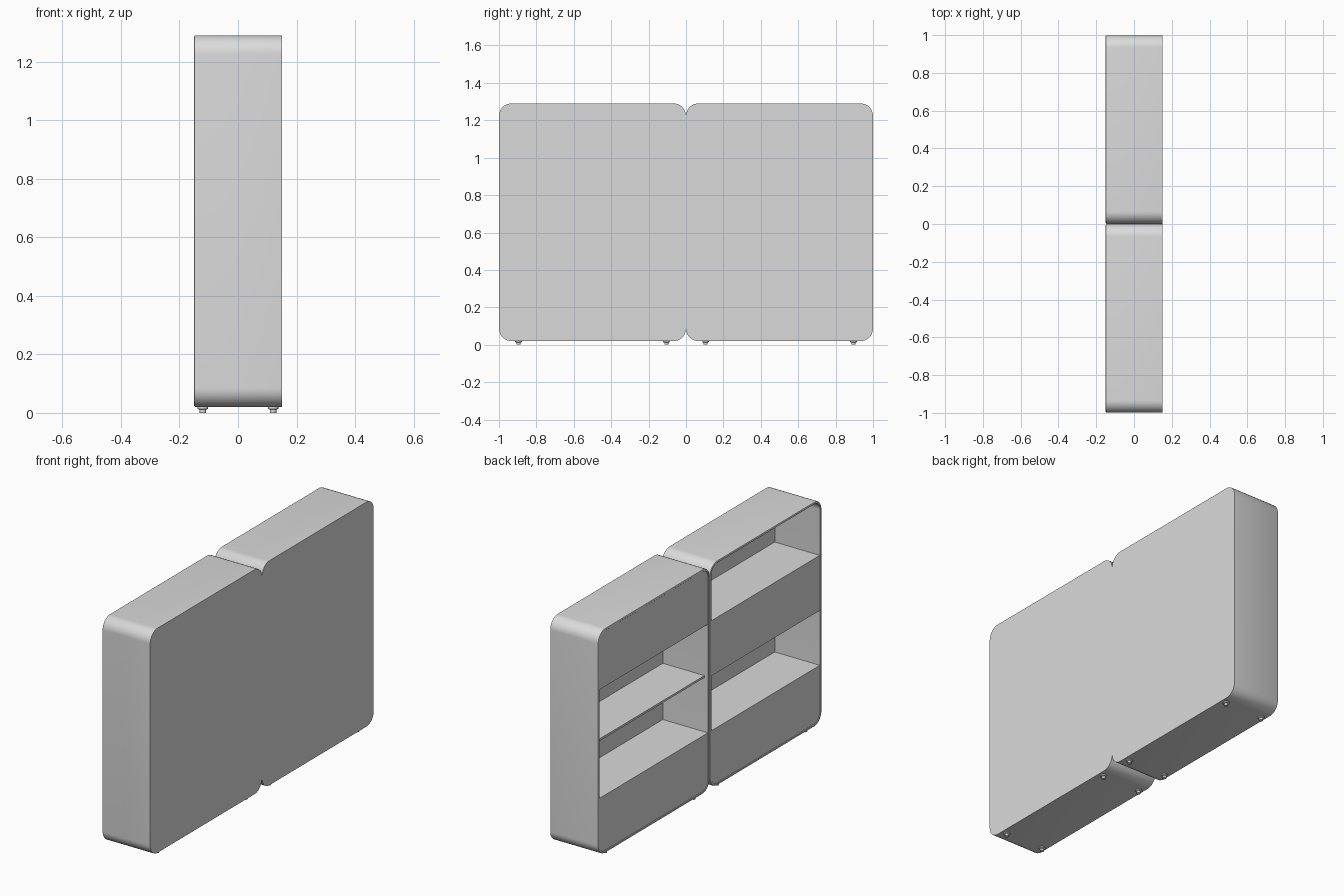
import bpy, bmesh, math

if "Cube" in bpy.data.objects:
    bpy.data.objects.remove(bpy.data.objects["Cube"])

grey = bpy.data.materials.new("light grey")
grey.diffuse_color = (0.7, 0.7, 0.7, 1)
grey.use_nodes = True
grey.node_tree.nodes["Principled BSDF"].inputs["Base Color"].default_value = grey.diffuse_color

Z0, Z1, X = 0.02, 1.29, 0.15      # case bottom, top, half depth
T, R, SEG = 0.013, 0.065, 12      # board thickness, corner radius, arc steps
LEVELS = [Z0 + T, 0.34, 0.658, 0.962, Z1 - T]


def outline(y0, y1, z0, z1, rb, rt):
    """Rounded rectangle in y/z with separate bottom and top radii."""
    pts = []
    for cy, cz, r, a0 in ((y1, z0, rb, -90), (y1, z1, rt, 0),
                          (y0, z1, rt, 90), (y0, z0, rb, 180)):
        sy = -1 if cy == y1 else 1
        sz = -1 if cz == z1 else 1
        for i in range(SEG + 1 if r else 1):
            a = math.radians(a0 + 90 * i / SEG)
            pts.append((cy + sy * r + r * math.cos(a), cz + sz * r + r * math.sin(a))
                       if r else (cy, cz))
    return pts


def finish(name, bm, smooth=True):
    bmesh.ops.recalc_face_normals(bm, faces=bm.faces)
    me = bpy.data.meshes.new(name)
    bm.to_mesh(me)
    bm.free()
    me.materials.append(grey)
    ob = bpy.data.objects.new(name, me)
    bpy.context.collection.objects.link(ob)
    if smooth:
        bpy.ops.object.select_all(action='DESELECT')
        ob.select_set(True)
        bpy.context.view_layer.objects.active = ob
        bpy.ops.object.shade_smooth_by_angle(angle=math.radians(35))
    return ob


def plate(name, x0, x1, pts):
    """Outline extruded along x."""
    bm = bmesh.new()
    a = [bm.verts.new((x0, y, z)) for y, z in pts]
    b = [bm.verts.new((x1, y, z)) for y, z in pts]
    bm.faces.new(a)
    bm.faces.new(b)
    for i in range(len(a)):
        j = (i + 1) % len(a)
        bm.faces.new((a[i], a[j], b[j], b[i]))
    return finish(name, bm)


def shell(name, y0, y1):
    """Open case with a rounded front rim and a closed back."""
    e = 0.005
    rings = []
    for x, inset in ((X, 0), (-X + e, 0), (-X + 0.3 * e, 0.3 * e), (-X, e),
                     (-X, T - 0.002), (-X + 0.002, T), (X - 0.015, T)):
        rings.append((x, outline(y0 + inset, y1 - inset, Z0 + inset, Z1 - inset,
                                 R - inset, R - inset)))
    bm = bmesh.new()
    loops = [[bm.verts.new((x, y, z)) for y, z in pts] for x, pts in rings]
    for p, q in zip(loops, loops[1:]):
        for i in range(len(p)):
            j = (i + 1) % len(p)
            bm.faces.new((p[i], p[j], q[j], q[i]))
    bm.faces.new(loops[0])
    bm.faces.new(loops[-1])
    return finish(name, bm)


def foot(name, x, y):
    """Turned foot: wide flange and narrow stem."""
    bm = bmesh.new()
    n, prof = 20, ((0.018, 0.021), (0.018, 0.014), (0.011, 0.011), (0.011, 0.0))
    loops = [[bm.verts.new((x + r * math.cos(2 * math.pi * i / n),
                            y + r * math.sin(2 * math.pi * i / n), z))
              for i in range(n)] for r, z in prof]
    for p, q in zip(loops, loops[1:]):
        for i in range(n):
            j = (i + 1) % n
            bm.faces.new((p[i], p[j], q[j], q[i]))
    bm.faces.new(loops[0])
    bm.faces.new(loops[-1])
    finish(name, bm)


# two cabinets side by side, each with its own closed rows (0 = bottom)
for tag, y0, closed in (("near", -1.0, (0, 2)), ("far", 0.0, (0, 3))):
    ya, yb = y0 + 0.001, y0 + 0.999
    shell(tag + "_case", ya, yb)
    # shelves between rows, set back from the front
    for k in (1, 2, 3):
        z = LEVELS[k]
        plate(f"{tag}_shelf_{k}", -X + 0.025, X - 0.014,
              outline(ya + T - 0.001, yb - T + 0.001, z - 0.006, z + 0.006, 0, 0))
    # front panels covering closed rows
    for k in closed:
        lo = LEVELS[k] + (0 if k == 0 else -0.002)
        hi = LEVELS[k + 1] + (0 if k == 3 else 0.006)
        ri = R - T
        plate(f"{tag}_front_panel_{k}", -X + 0.003, -X + 0.026,
              outline(ya + T, yb - T, lo, hi, ri if k == 0 else 0, ri if k == 3 else 0))
    # four feet
    for i, fx in enumerate((-0.12, 0.12)):
        for j, fy in enumerate((0.105, 0.895)):
            foot(f"{tag}_foot_{i}{j}", fx, y0 + fy)
